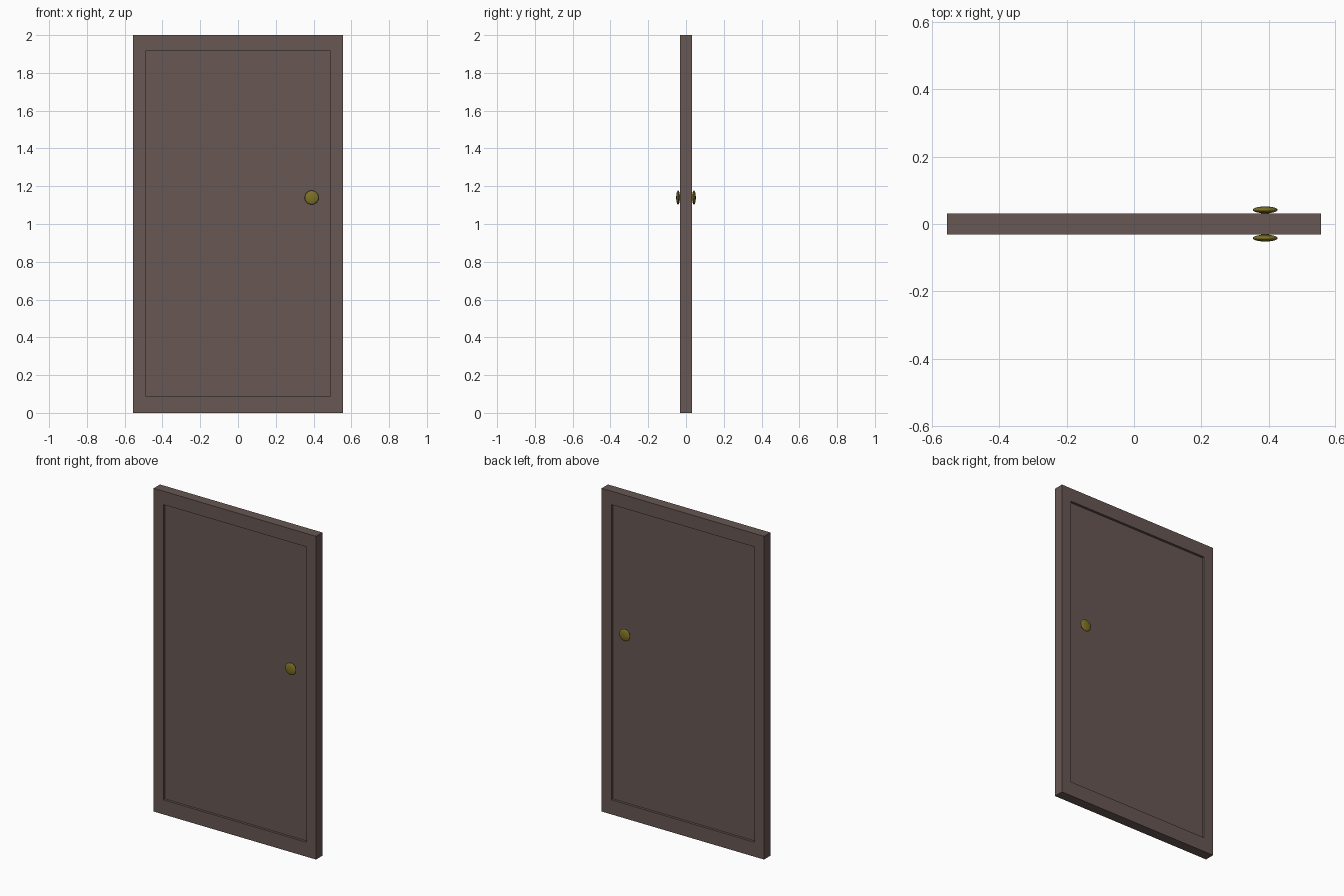
import bpy, bmesh, math
from mathutils import Matrix

if "Cube" in bpy.data.objects:
    bpy.data.objects.remove(bpy.data.objects["Cube"])

W, H, T = 0.556, 2.0, 0.031            # half width, height, half thickness
PX, Z0, Z1, PY = 0.49, 0.09, 1.917, 0.016  # recessed panel half width, bottom, top, half thickness
KX, KZ = 0.39, 1.14                    # knob centre


def material(name, rgb):
    m = bpy.data.materials.new(name)
    m.diffuse_color = (*rgb, 1)
    m.use_nodes = True
    m.node_tree.nodes["Principled BSDF"].inputs["Base Color"].default_value = m.diffuse_color
    return m


wood = material("dark brown wood", (0.135, 0.095, 0.087))
brass = material("old brass", (0.21, 0.165, 0.018))


def finish(bm, name, mat):
    bmesh.ops.recalc_face_normals(bm, faces=bm.faces)
    me = bpy.data.meshes.new(name)
    bm.to_mesh(me)
    bm.free()
    me.materials.append(mat)
    ob = bpy.data.objects.new(name, me)
    bpy.context.collection.objects.link(ob)
    return ob


# Door slab with a recessed panel on both faces
bm = bmesh.new()
bmesh.ops.create_cube(bm, size=1, matrix=Matrix.Translation((0, 0, H / 2)) @ Matrix.Diagonal((2 * W, 2 * T, H, 1)))
bm.normal_update()
for f in [f for f in bm.faces if abs(f.normal.y) > 0.9]:
    side = math.copysign(1, f.normal.y)
    for y in (T, PY):                  # inset the border, then push the panel in
        if y == T:
            bmesh.ops.inset_region(bm, faces=[f], thickness=0.05)
        else:
            bmesh.ops.inset_region(bm, faces=[f], thickness=0.0001)
        for v in f.verts:
            v.co.x = math.copysign(PX, v.co.x)
            v.co.z = Z1 if v.co.z > 1 else Z0
            v.co.y = side * y
finish(bm, "door", wood)

# Knob on each side: a flattened ball on a short stem
for side, name in ((-1, "front_knob"), (1, "back_knob")):
    bm = bmesh.new()
    turn = Matrix.Rotation(math.pi / 2, 4, 'X')
    bmesh.ops.create_uvsphere(
        bm, u_segments=32, v_segments=16, radius=1,
        matrix=Matrix.Translation((KX, side * 0.042, KZ)) @ Matrix.Diagonal((0.037, 0.01, 0.037, 1)) @ turn)
    bmesh.ops.create_cone(
        bm, cap_ends=True, segments=24, radius1=0.012, radius2=0.012, depth=0.028,
        matrix=Matrix.Translation((KX, side * 0.026, KZ)) @ turn)
    ob = finish(bm, name, brass)
    bpy.context.view_layer.objects.active = ob
    ob.select_set(True)
    bpy.ops.object.shade_smooth_by_angle(angle=math.radians(50))
    ob.select_set(False)
